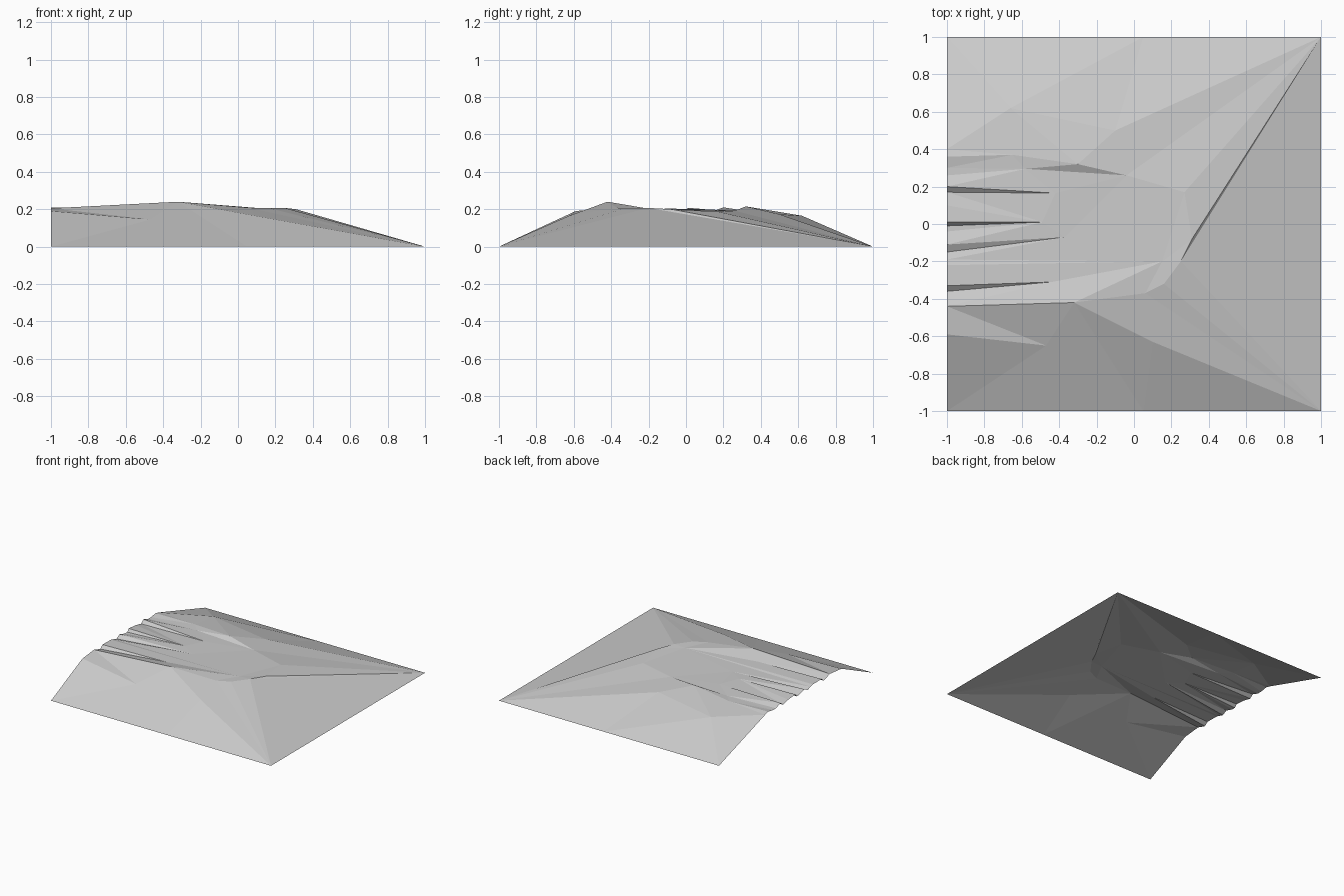
import bpy
import bmesh
from mathutils import Vector
from mathutils.geometry import delaunay_2d_cdt

default_cube = bpy.data.objects.get("Cube")
if default_cube:
    bpy.data.objects.remove(default_cube, do_unlink=True)

# Rippled open edge along x = -1, running front to back: (y, z)
west_profile = [
    (-.59, .19), (-.44, .205), (-.36, .18), (-.33, .205), (-.22, .203),
    (-.19, .195), (-.15, .183), (-.11, .205), (-.04, .185), (-.01, .185),
    (.01, .208), (.1, .2), (.17, .185), (.2, .21), (.26, .19),
    (.3, .19), (.36, .2), (.4, .19),
]

# Named summits, hollows and corners of the terrain
points = {
    "front_west": (-1, -1, 0), "front_east": (1, -1, 0),
    "back_east": (1, 1, 0), "back_west": (-1, 1, 0),
    "front_foot": (.05, -1, 0), "back_foot": (.05, 1, 0),
    "peak": (-.32, -.42, .24), "hollow": (-.47, -.65, .145),
    "spur": (.1, -.63, .163),
    "rim_front": (.06, -.37, .208), "rim_corner": (.16, -.32, .207),
    "rim_east": (.25, -.2, .207), "rim_middle": (.31, -.08, .2),
    "rim_back": (.27, .17, .187),
    "crag_west": (-.58, .295, .195), "crag_top": (-.3, .32, .215),
    "crag_east": (-.04, .26, .192),
    "back_shoulder": (-.1, .5, .173), "back_knoll": (-.66, .62, .165),
    "back_terrace": (-.65, .37, .197),
    "gully_back": (-.42, .165, .197), "gully_middle": (-.49, .01, .2),
    "gully_low": (-.37, -.07, .197), "gully_long": (.15, -.2, .203),
    "gully_front": (-.44, -.31, .205),
}
for number, (y, z) in enumerate(west_profile):
    points["west_%d" % number] = (-1, y, z)

# Ridge and valley lines that the faces must follow
lines = [
    "front_west hollow peak spur front_east",
    "west_0 hollow",
    "front_foot peak",
    "west_1 peak rim_front rim_corner rim_east back_east",
    "front_east rim_east rim_middle back_east",
    "rim_front front_east rim_corner",
    "rim_middle rim_back back_east crag_east",
    "crag_west crag_top crag_east crag_west",
    "crag_top back_shoulder back_east",
    "back_shoulder back_knoll back_foot back_shoulder",
    "back_knoll back_west",
    "west_2 gully_front west_3",
    "west_4 gully_long west_5",
    "west_6 gully_low west_7",
    "west_9 gully_middle west_10",
    "west_12 gully_back west_13",
    "west_15 crag_west back_terrace west_16",
    "west_17 back_knoll",
    "front_west front_foot front_east back_east back_foot back_west",
]
last = len(west_profile) - 1
lines.append(" ".join(["front_west"] + ["west_%d" % n for n in range(last + 1)]
                      + ["back_west"]))

names = list(points)
edges = []
for line in lines:
    stops = [names.index(name) for name in line.split()]
    edges += list(zip(stops, stops[1:]))

# Triangulate in plan, then lift every point to its height
flat = [Vector(points[name][:2]) for name in names]
plan, _, faces, sources, _, _ = delaunay_2d_cdt(flat, edges, [], 0, 1e-5)

bm = bmesh.new()
verts = []
for place, source in zip(plan, sources):
    if source:
        height = points[names[source[0]]][2]
    else:
        height = .19
    verts.append(bm.verts.new((place.x, place.y, height)))
for face in faces:
    bm.faces.new([verts[i] for i in face])
bm.normal_update()
for face in bm.faces:
    if face.normal.z < 0:
        face.normal_flip()

mesh = bpy.data.meshes.new("terrain")
bm.to_mesh(mesh)
bm.free()
terrain = bpy.data.objects.new("terrain", mesh)
bpy.context.collection.objects.link(terrain)

# One plain stone colour
stone = bpy.data.materials.new("stone_grey")
stone.use_nodes = True
colour = (.6, .6, .6, 1)
stone.diffuse_color = colour
stone.node_tree.nodes["Principled BSDF"].inputs["Base Color"].default_value = colour
mesh.materials.append(stone)
